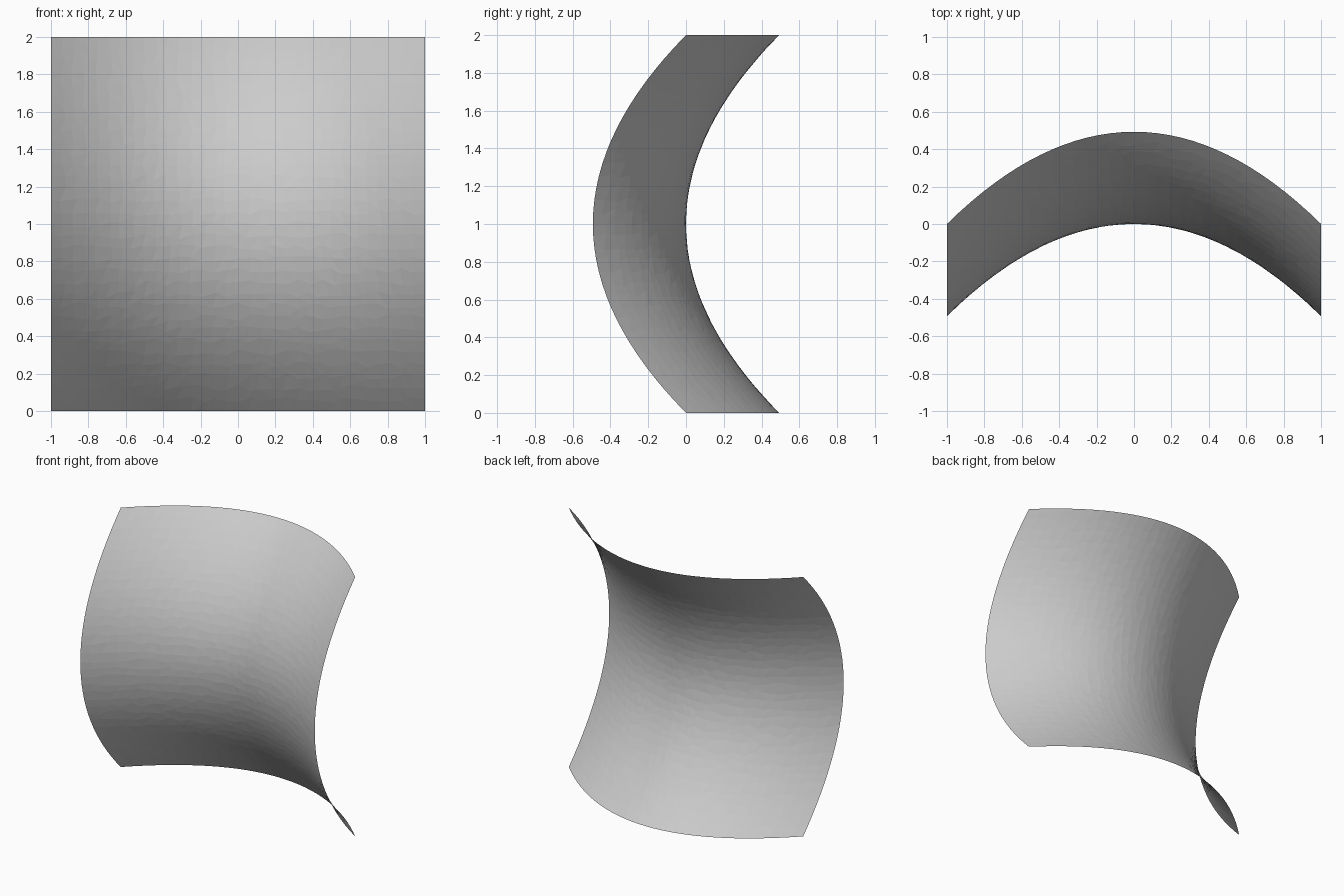
import bpy, bmesh, random

if "Cube" in bpy.data.objects:
    bpy.data.objects.remove(bpy.data.objects["Cube"])

random.seed(4)
SEGMENTS = 32
STEP = 2 / SEGMENTS
DEPTH = 0.493  # curve depth in both directions

# flat sheet in x/z, bent to a saddle: forward across x, backward along z
bm = bmesh.new()
bmesh.ops.create_grid(bm, x_segments=SEGMENTS, y_segments=SEGMENTS, size=1)
for v in bm.verts:
    u, w = v.co.x, v.co.y
    # slightly uneven facets inside, straight border
    if abs(u) < 0.999 and abs(w) < 0.999:
        u += random.uniform(-0.28, 0.28) * STEP
        w += random.uniform(-0.28, 0.28) * STEP
    v.co = (u, DEPTH * (w * w - u * u), w + 1)
bmesh.ops.triangulate(bm, faces=bm.faces[:], quad_method='SHORT_EDGE')
bm.normal_update()

mesh = bpy.data.meshes.new("saddle_sheet")
bm.to_mesh(mesh)
bm.free()
saddle = bpy.data.objects.new("saddle_sheet", mesh)
bpy.context.collection.objects.link(saddle)
